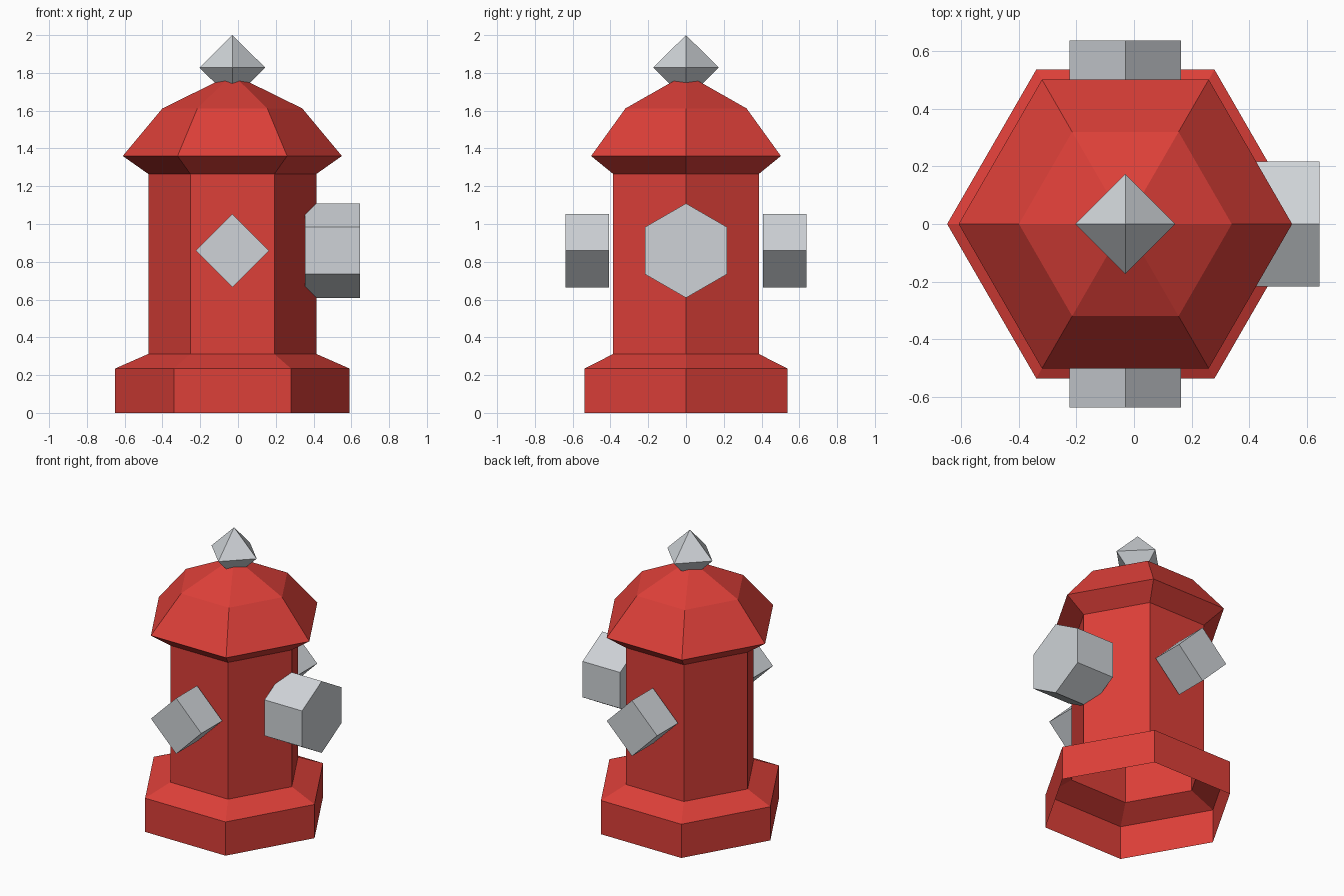
import bpy, bmesh
from math import cos, sin, tau, pi
from mathutils import Matrix, Vector

if "Cube" in bpy.data.objects:
    bpy.data.objects.remove(bpy.data.objects["Cube"], do_unlink=True)

AXIS_X = -0.03  # upright axis of the hydrant


def material(name, color):
    m = bpy.data.materials.new(name)
    m.use_nodes = True
    m.diffuse_color = color
    m.node_tree.nodes["Principled BSDF"].inputs["Base Color"].default_value = color
    return m


red = material("red paint", (0.72, 0.05, 0.04, 1))
grey = material("light grey metal", (0.62, 0.65, 0.68, 1))


def add_object(name, bm, mat, location):
    mesh = bpy.data.meshes.new(name)
    bm.to_mesh(mesh)
    bm.free()
    mesh.materials.append(mat)
    obj = bpy.data.objects.new(name, mesh)
    obj.location = location
    bpy.context.collection.objects.link(obj)
    return obj


def lathe(name, profile, sides, mat, location):
    """Faceted solid of revolution; a radius of zero closes to a point."""
    bm = bmesh.new()
    rings = []
    for r, z in profile:
        count = sides if r > 0 else 1
        rings.append([bm.verts.new((r * cos(tau * i / sides), r * sin(tau * i / sides), z))
                      for i in range(count)])
    for low, high in zip(rings, rings[1:]):
        for i in range(sides):
            j = (i + 1) % sides
            corners = [low[i % len(low)], low[j % len(low)],
                       high[j % len(high)], high[i % len(high)]]
            bm.faces.new(list(dict.fromkeys(corners)))
    return add_object(name, bm, mat, location)


def outlet(name, sides, radius, start, end, direction, center):
    """Capped prism pointing outward, with one corner upward."""
    bm = bmesh.new()
    bmesh.ops.create_cone(bm, cap_ends=True, segments=sides, radius1=radius,
                          radius2=radius, depth=end - start)
    out = Vector(direction)
    up = Vector((0, 0, 1))
    # Local x becomes up, local z becomes outward; create_cone starts on +y
    side = out.cross(up)
    turn = Matrix((side, up, out)).transposed()
    if turn.determinant() < 0:
        turn = Matrix((-side, up, out)).transposed()
    bm.transform(turn.to_4x4())
    bmesh.ops.translate(bm, verts=bm.verts, vec=out * (start + end) / 2)
    return add_object(name, bm, grey, center)


# Hexagonal shell, open underneath: base, shoulder, column, rim and domed cap
lathe("hydrant_body",
      [(0.62, 0), (0.62, 0.235), (0.445, 0.312), (0.445, 1.265),
       (0.58, 1.36), (0.37, 1.612), (0, 1.794)],
      6, red, (AXIS_X, 0, 0))

# Diamond finial on the cap
lathe("top_finial", [(0, -0.172), (0.174, 0), (0, 0.172)],
      4, grey, (AXIS_X, 0, 1.828))

# Small square outlets front and back, large hexagonal outlet on the left
for name, y in (("front_outlet", -1), ("back_outlet", 1)):
    outlet(name, 4, 0.194, 0.408, 0.638, (0, y, 0), (AXIS_X, 0, 0.859))
outlet("left_outlet", 6, 0.25, 0.356, 0.646, (1, 0, 0), (0, 0, 0.859))
